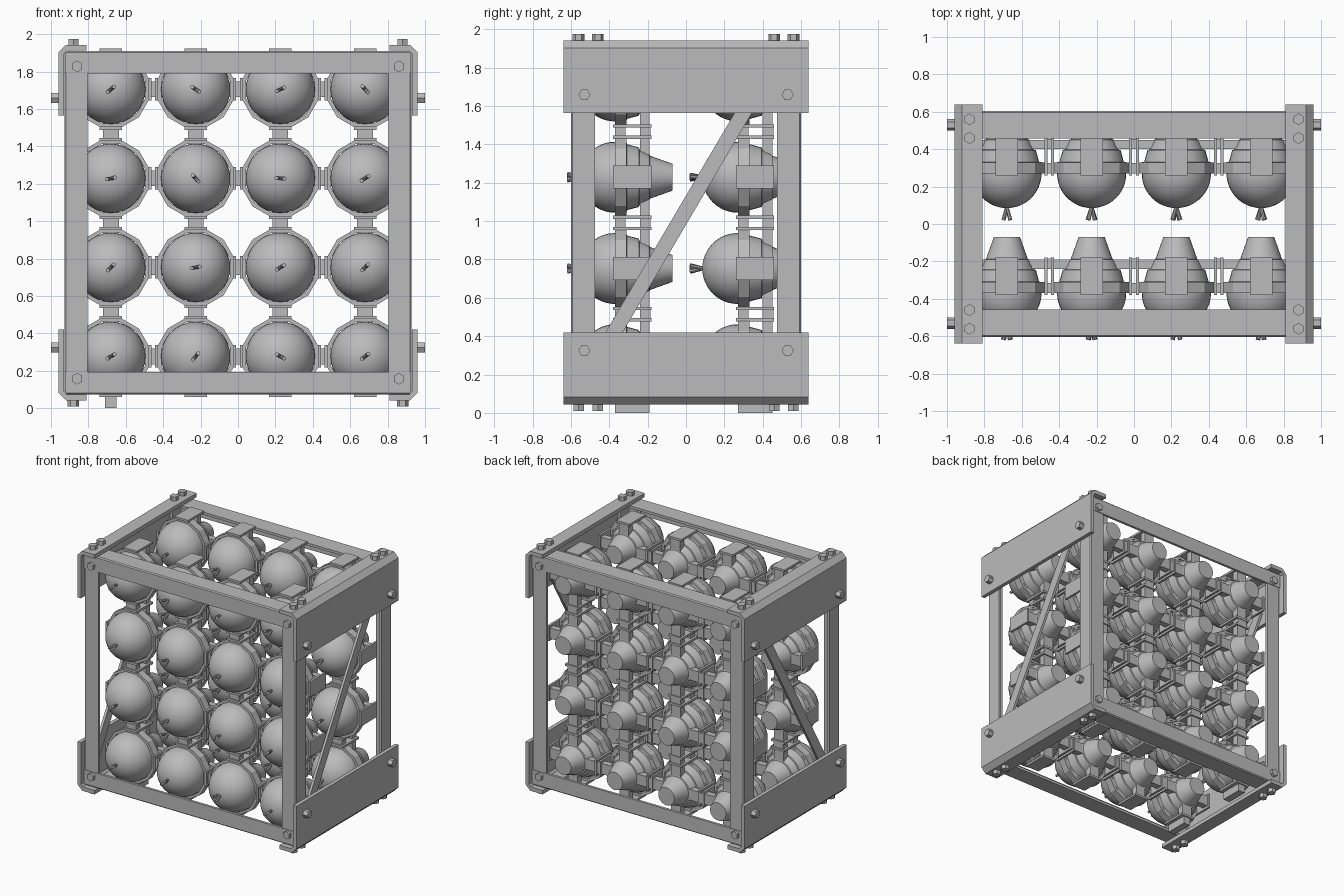
import bpy, bmesh, math, random
from mathutils import Matrix, Vector

random.seed(4)
if "Cube" in bpy.data.objects:
    bpy.data.objects.remove(bpy.data.objects["Cube"])

grey = bpy.data.materials.new("plain grey")
grey.use_nodes = True
grey.diffuse_color = (0.5, 0.5, 0.5, 1)
grey.node_tree.nodes["Principled BSDF"].inputs["Base Color"].default_value = (0.5, 0.5, 0.5, 1)

MID_Z = 0.9925
SIGNS = (-1, 1)


def mesh_from(bm, name, smooth=False):
    bmesh.ops.recalc_face_normals(bm, faces=bm.faces)
    mesh = bpy.data.meshes.new(name)
    bm.to_mesh(mesh)
    bm.free()
    mesh.materials.append(grey)
    if smooth:
        mesh.shade_smooth()
        mesh.set_sharp_from_angle(angle=math.radians(20))
    return mesh


def place(name, mesh, loc=(0, 0, 0), rot=None):
    ob = bpy.data.objects.new(name, mesh)
    bpy.context.collection.objects.link(ob)
    ob.matrix_world = Matrix.Translation(loc) @ (rot or Matrix())
    return ob


def add_prism(bm, points, direction):
    """Extrude a closed outline along a direction."""
    face = bm.faces.new([bm.verts.new(p) for p in points])
    top = bmesh.ops.extrude_face_region(bm, geom=[face])["geom"]
    moved = [v for v in top if isinstance(v, bmesh.types.BMVert)]
    bmesh.ops.translate(bm, verts=moved, vec=direction)


def add_box(bm, lo, hi, matrix=None):
    size = Vector(hi) - Vector(lo)
    m = Matrix.Translation((Vector(lo) + Vector(hi)) / 2) @ Matrix.Diagonal(size).to_4x4()
    bmesh.ops.create_cube(bm, size=1, matrix=(matrix or Matrix()) @ m)


def angle_iron(a, b, leg_a, leg_b, t=0.02):
    """L outline with its outer corner at (a, b), legs running towards the centre."""
    sa, sb = (1 if a < 0 else -1), (1 if b < 0 else -1)
    c = 0.008
    shape = [(c, 0), (leg_a, 0), (leg_a, t), (t, t), (t, leg_b), (0, leg_b), (0, c)]
    return [(a + sa * u, b + sb * v) for u, v in shape]


# Frame: angle iron posts and long beams
for sy in SIGNS:
    for s in SIGNS:
        bm = bmesh.new()
        outline = angle_iron(s * 0.928, sy * 0.6, 0.123, 0.125)
        add_prism(bm, [(x, y, 0.08) for x, y in outline], (0, 0, 1.825))
        place("corner_post", mesh_from(bm, "corner_post"))
        bm = bmesh.new()
        outline = angle_iron(sy * 0.604, s * 0.918, 0.146, 0.12)
        add_prism(bm, [(-0.926, y, MID_Z + z) for y, z in outline], (1.852, 0, 0))
        place("long_beam", mesh_from(bm, "long_beam"))

# End brackets with a chamfered corner
bracket = [(0.81, 0.95), (0.92, 0.95), (0.96, 0.91), (0.96, 0.572),
           (0.93, 0.572), (0.93, 0.902), (0.915, 0.919), (0.81, 0.919)]
for sx in SIGNS:
    for sz in SIGNS:
        bm = bmesh.new()
        add_prism(bm, [(sx * x, -0.64, MID_Z + sz * z) for x, z in bracket], (0, 1.28, 0))
        place("end_bracket", mesh_from(bm, "end_bracket"))

# Diagonal braces on both ends
for sx in SIGNS:
    bm = bmesh.new()
    side = [(-0.52, 0.25), (-0.43, 0.25), (0.40, 1.66), (0.31, 1.66)]
    add_prism(bm, [(sx * 0.928, y, z) for y, z in side], (-sx * 0.02, 0, 0))
    place("diagonal_brace", mesh_from(bm, "diagonal_brace"))

# Hex bolts
bm = bmesh.new()
bmesh.ops.create_cone(bm, cap_ends=True, segments=6, radius1=0.031, radius2=0.031, depth=0.05)
bolt = mesh_from(bm, "bolt")


def add_bolt(pos, axis):
    rot = Vector((0, 0, 1)).rotation_difference(Vector(axis)).to_matrix().to_4x4()
    place("hex_bolt", bolt, Vector(pos) - Vector(axis) * 0.025, rot)


for sx in SIGNS:
    for sy in SIGNS:
        for sz in SIGNS:
            add_bolt((sx, sy * 0.53, MID_Z + sz * 0.667), (sx, 0, 0))
            add_bolt((sx * 0.86, sy * 0.625, MID_Z + sz * 0.835), (0, sy, 0))
            for y in (0.46, 0.56):
                add_bolt((sx * 0.88, sy * y, MID_Z + sz * 0.982), (0, 0, sz))

# Bulb: half ball, stepped bands and a blunt cone, turned about y
bm = bmesh.new()
ball = [(0.185 * math.sin(i * math.pi / 24), -0.185 * math.cos(i * math.pi / 24)) for i in range(13)]
tail = [(0.185, 0.06), (0.172, 0.062), (0.155, 0.125), (0.145, 0.127),
        (0.122, 0.18), (0.112, 0.182), (0.07, 0.3), (0, 0.3)]
verts = [bm.verts.new((r, y, 0)) for r, y in ball + tail]
edges = [bm.edges.new(pair) for pair in zip(verts, verts[1:])]
bmesh.ops.spin(bm, geom=verts + edges, cent=(0, 0, 0), axis=(0, 1, 0),
               angle=math.tau, steps=32, use_duplicate=False)
bmesh.ops.remove_doubles(bm, verts=bm.verts, dist=0.0005)
bulb = mesh_from(bm, "bulb", True)

# Holder: twelve-sided ring with four legs and four flanges
bm = bmesh.new()
loops = []
for apothem, y in ((0.204, 0), (0.204, 0.06), (0.183, 0.06), (0.183, 0)):
    r = apothem / math.cos(math.pi / 12)
    angles = [(k + 0.5) * math.tau / 12 for k in range(12)]
    loops.append([bm.verts.new((r * math.cos(a), y, r * math.sin(a))) for a in angles])
for i in range(4):
    p, q = loops[i], loops[(i + 1) % 4]
    for k in range(12):
        n = (k + 1) % 12
        bm.faces.new((p[k], p[n], q[n], q[k]))
for k in range(4):
    turn = Matrix.Rotation(k * math.pi / 2, 4, 'Y')
    add_box(bm, (-0.06, -0.01, 0.2), (0.06, 0.19, 0.217), turn)
    add_box(bm, (-0.042, 0.13, 0.11), (0.042, 0.18, 0.2), turn)
holder = mesh_from(bm, "holder")

# Forked nub on the ball's front
bm = bmesh.new()
for s in SIGNS:
    m = (Matrix.Translation((s * 0.012, -0.215, 0)) @ Matrix.Rotation(s * 0.3, 4, 'Z')
         @ Matrix.Rotation(math.pi / 2, 4, 'X'))
    bmesh.ops.create_cone(bm, cap_ends=True, segments=8, radius1=0.009, radius2=0.011,
                          depth=0.07, matrix=m)
nub = mesh_from(bm, "nub", True)

# Connector blocks between neighbouring holders
bm = bmesh.new()
for y in (0, 0.13):
    add_box(bm, (-0.042, y, -0.025), (0.042, y + 0.055, 0.025))
connector = mesh_from(bm, "connector")

PITCH_X, PITCH_Z = 0.453, 0.476
quarter = Matrix.Rotation(math.pi / 2, 4, 'Y')
for cy in (-0.37, 0.27):
    for col in range(4):
        for row in range(4):
            x = (col - 1.5) * PITCH_X
            z = 0.991 + (row - 1.5) * PITCH_Z
            place("bulb", bulb, (x, cy, z))
            place("bulb_holder", holder, (x, cy, z))
            place("bulb_nub", nub, (x, cy, z), Matrix.Rotation(random.uniform(-1, 1), 4, 'Y'))
            if col < 3:
                place("side_connector", connector, (x + PITCH_X / 2, cy, z), quarter)
            if row < 3:
                place("upright_connector", connector, (x, cy, z + PITCH_Z / 2))
    # Foot stub under the outer column
    bm = bmesh.new()
    add_box(bm, (-0.71, cy, 0), (-0.65, cy + 0.18, 0.07))
    place("foot_stub", mesh_from(bm, "foot_stub"))
